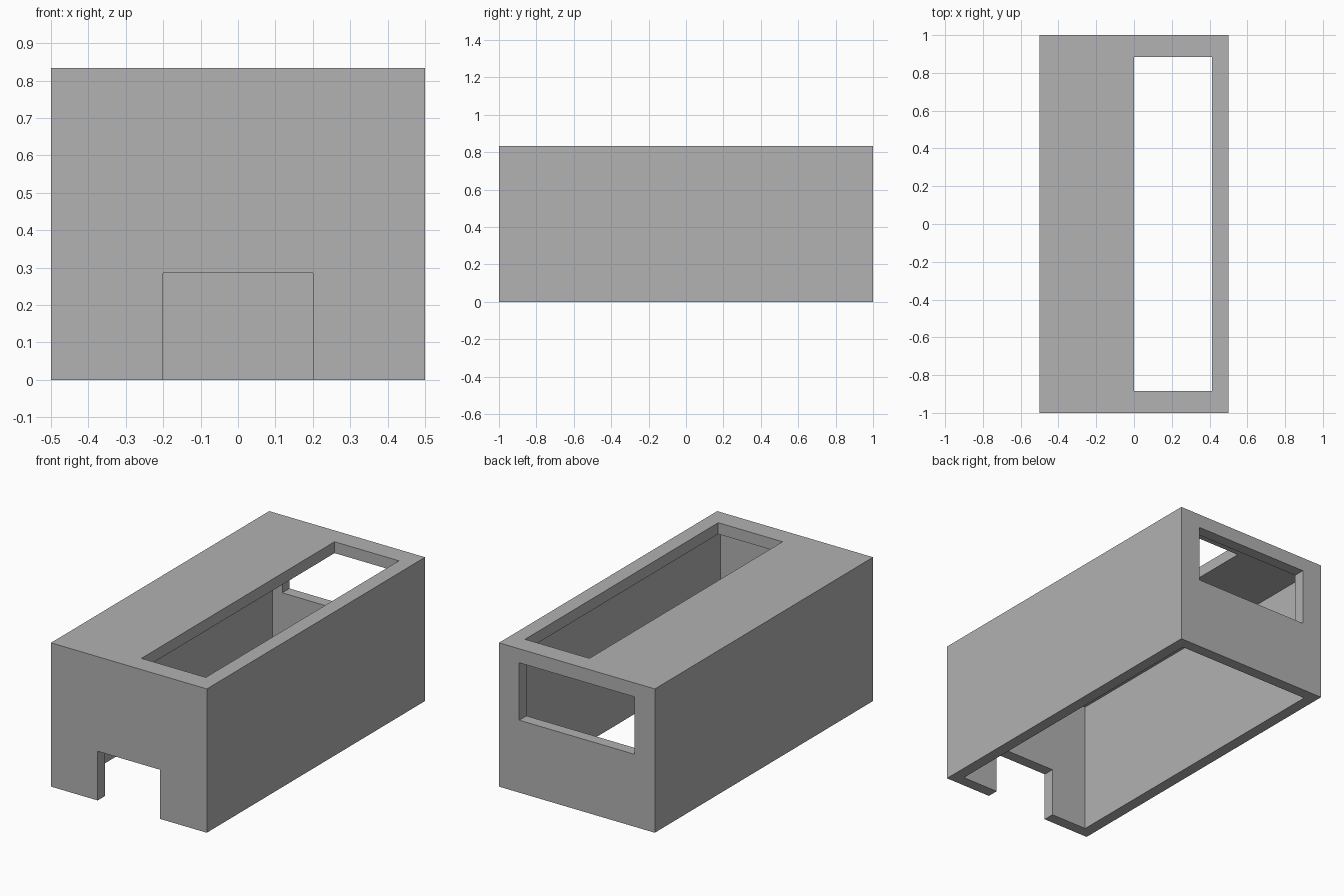
import bpy

cube = bpy.data.objects.get("Cube")
if cube:
    bpy.data.objects.remove(cube, do_unlink=True)

WIDTH, LENGTH, HEIGHT, WALL = 1.0, 2.0, 0.834, 0.066
X, Y = WIDTH / 2, LENGTH / 2
OVER = 0.1  # how far cutters reach past the outer surfaces


def box(name, low, high):
    """Axis-aligned box between two corners."""
    centre = [(a + b) / 2 for a, b in zip(low, high)]
    bpy.ops.mesh.primitive_cube_add(size=1, location=centre)
    obj = bpy.context.object
    obj.name = name
    obj.scale = [b - a for a, b in zip(low, high)]
    bpy.ops.object.transform_apply(location=True, rotation=False, scale=True)
    return obj


def cut(target, name, low, high):
    """Cut a box-shaped opening out of the target."""
    cutter = box(name, low, high)
    cutter.hide_render = True
    mod = target.modifiers.new(name, 'BOOLEAN')
    mod.operation = 'DIFFERENCE'
    mod.solver = 'EXACT'
    mod.object = cutter
    bpy.context.view_layer.objects.active = target
    bpy.ops.object.modifier_apply(modifier=mod.name)
    bpy.data.objects.remove(cutter, do_unlink=True)


# Plain grey finish
grey = bpy.data.materials.new("plain_grey")
grey.use_nodes = True
colour = (0.445, 0.445, 0.445, 1)
grey.diffuse_color = colour
grey.node_tree.nodes["Principled BSDF"].inputs["Base Color"].default_value = colour

# Outer block
housing = box("housing", (-X, -Y, 0), (X, Y, HEIGHT))

# Hollow inside, open at the bottom
cut(housing, "inner_cavity", (-X + WALL, -Y + WALL, -OVER),
    (X - WALL, Y - WALL, HEIGHT - WALL))

# Long roof opening on the left half
cut(housing, "roof_opening", (0, -0.885, HEIGHT - WALL - OVER),
    (0.413, 0.885, HEIGHT + OVER))

# Doorway in the front wall
cut(housing, "front_doorway", (-0.2, -Y - OVER, -OVER), (0.2, -Y + WALL + OVER, 0.285))

# Wide window in the back wall
cut(housing, "back_window", (-0.37, Y - WALL - OVER, 0.42), (0.37, Y + OVER, 0.753))

housing.data.materials.clear()
housing.data.materials.append(grey)
for face in housing.data.polygons:
    face.material_index = 0
    face.use_smooth = False
